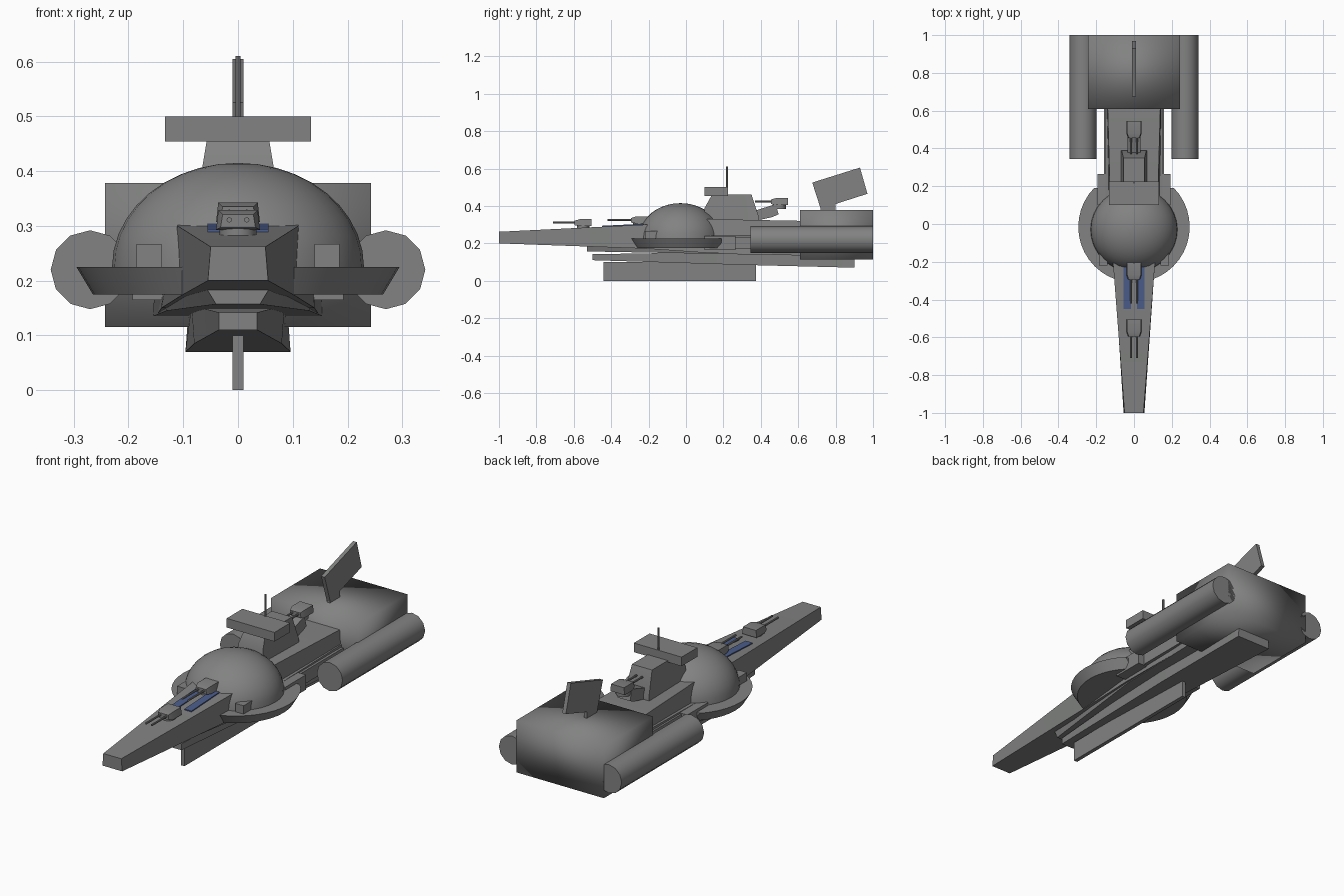
import bpy, bmesh, math
from mathutils import Matrix, Vector

cube = bpy.data.objects.get("Cube")
if cube:
    bpy.data.objects.remove(cube, do_unlink=True)


def material(name, rgb):
    m = bpy.data.materials.new(name)
    m.use_nodes = True
    m.diffuse_color = (*rgb, 1)
    m.node_tree.nodes["Principled BSDF"].inputs["Base Color"].default_value = (*rgb, 1)
    return m


GREY = material("hull grey", (0.22, 0.225, 0.22))
BLUE = material("window blue", (0.07, 0.11, 0.26))


def finish(name, bm, mat=GREY, angle=35):
    bmesh.ops.recalc_face_normals(bm, faces=bm.faces)
    me = bpy.data.meshes.new(name)
    bm.to_mesh(me)
    bm.free()
    ob = bpy.data.objects.new(name, me)
    bpy.context.collection.objects.link(ob)
    me.materials.append(mat)
    bpy.ops.object.select_all(action='DESELECT')
    ob.select_set(True)
    bpy.context.view_layer.objects.active = ob
    bpy.ops.object.shade_smooth_by_angle(angle=math.radians(angle))
    return ob


def skin(name, rings, mat=GREY, angle=35):
    """Join equal rings of points and cap both ends."""
    bm = bmesh.new()
    rows = [[bm.verts.new(p) for p in r] for r in rings]
    n = len(rows[0])
    for a, b in zip(rows, rows[1:]):
        for i in range(n):
            j = (i + 1) % n
            bm.faces.new((a[i], a[j], b[j], b[i]))
    bm.faces.new(rows[0])
    bm.faces.new(rows[-1])
    return finish(name, bm, mat, angle)


def loft(name, sections, angle=35):
    """Sections along y: (y, top half width, bottom half width, z low, z high)."""
    return skin(name, [[(-b, y, lo), (b, y, lo), (t, y, hi), (-t, y, hi)]
                       for y, t, b, lo, hi in sections], angle=angle)


def box(name, x, y, z, mat=GREY, angle=35):
    return skin(name, [[(x[0], v, z[0]), (x[1], v, z[0]), (x[1], v, z[1]), (x[0], v, z[1])]
                       for v in y], mat, angle)


def plate(name, outline, half):
    """Side outline of (y, z) points given thickness across x."""
    return skin(name, [[(x, y, z) for y, z in outline] for x in (-half, half)])


def cylinder(name, centre, radius, length, axis, sides=12):
    bm = bmesh.new()
    turn = Matrix.Rotation(math.pi / 2, 4, 'X') if axis == 'Y' else Matrix()
    bmesh.ops.create_cone(bm, cap_ends=True, segments=sides, radius1=radius, radius2=radius,
                          depth=length, matrix=Matrix.Translation(centre) @ turn)
    return finish(name, bm)


# Hulls
loft("main_hull", [(-1, 0.05, 0.055, 0.2, 0.262), (-0.22, 0.11, 0.105, 0.172, 0.3),
                   (0.1, 0.125, 0.14, 0.15, 0.33), (0.64, 0.14, 0.15, 0.135, 0.32)])
loft("under_hull", [(-0.53, 0.06, 0.04, 0.157, 0.19), (0.1, 0.15, 0.13, 0.145, 0.24),
                    (0.64, 0.15, 0.155, 0.135, 0.25)])
loft("keel_hull", [(-0.5, 0.035, 0.035, 0.11, 0.142), (0.3, 0.085, 0.08, 0.085, 0.155),
                   (0.9, 0.09, 0.096, 0.07, 0.15)])
plate("keel_fin", [(-0.44, 0), (0.375, 0), (0.375, 0.1), (-0.44, 0.1)], 0.01)

# Saucer rim, flat at the rear
bm = bmesh.new()
bmesh.ops.create_cone(bm, cap_ends=True, segments=40, radius1=0.265, radius2=0.295, depth=0.05,
                      matrix=Matrix.Translation((0, -0.015, 0.2)))
cut = bmesh.ops.bisect_plane(bm, geom=bm.verts[:] + bm.edges[:] + bm.faces[:],
                             plane_co=(0, 0.19, 0), plane_no=(0, 1, 0), clear_outer=True)
bmesh.ops.holes_fill(bm, edges=[e for e in cut["geom_cut"] if isinstance(e, bmesh.types.BMEdge)])
finish("saucer_rim", bm)

# Dome
bm = bmesh.new()
bmesh.ops.create_uvsphere(bm, u_segments=32, v_segments=20, radius=1,
                          matrix=Matrix.Translation((0, -0.03, 0.225)) @ Matrix.Diagonal((0.23, 0.225, 0.19, 1)))
bmesh.ops.delete(bm, geom=[v for v in bm.verts if v.co.z < 0.22], context='VERTS')
finish("dome", bm)

# Engine block
box("engine_block", (-0.243, 0.243), (0.61, 1), (0.115, 0.378), angle=180)

for side, s in (("left", 1), ("right", -1)):
    cylinder(side + "_engine_pod", (s * 0.27, 0.672, 0.22), 0.072, 0.656, 'Y')
    box(side + "_side_rail", sorted((s * 0.14, s * 0.185)), (-0.22, 0.05), (0.2, 0.267))
    box(side + "_pod_strut", sorted((s * 0.13, s * 0.193)), (0.1, 0.265), (0.165, 0.24))
    box(side + "_pod_arm", sorted((s * 0.13, s * 0.16)), (0.26, 0.62), (0.17, 0.235))
    # Window plate lying on the sloping deck
    inner, outer = s * 0.017, s * 0.056
    skin(side + "_window", [[(inner, y, z), (outer, y, z), (outer, y, z + 0.007), (inner, y, z + 0.007)]
                            for y, z in ((-0.45, 0.287), (-0.22, 0.298))], BLUE)

# Command tower
loft("command_tower", [(0.1, 0.068, 0.072, 0.31, 0.39), (0.14, 0.056, 0.07, 0.31, 0.462),
                       (0.35, 0.056, 0.07, 0.31, 0.462), (0.39, 0.066, 0.07, 0.31, 0.34)])
box("bridge", (-0.133, 0.133), (0.1, 0.225), (0.454, 0.5))
cylinder("mast", (0, 0.22, 0.55), 0.005, 0.12, 'Z', 8)
plate("rear_gun_mount", [(0.37, 0.32), (0.46, 0.34), (0.495, 0.355), (0.48, 0.41), (0.37, 0.375)], 0.035)

# Tail fin
plate("tail_fin", [(0.72, 0.385), (0.97, 0.465), (0.93, 0.605), (0.675, 0.525)], 0.01)
plate("tail_fin_root", [(0.72, 0.37), (0.8, 0.37), (0.8, 0.415), (0.72, 0.39)], 0.008)


def turret(name, y, z, reach):
    """Twin gun turret facing the front, standing at height z."""
    cylinder(name + "_base", (0, y, z - 0.008), 0.034, 0.03, 'Z')
    loft(name + "_housing", [(y - 0.045, 0.028, 0.032, z + 0.004, z + 0.028),
                             (y - 0.02, 0.036, 0.04, z, z + 0.036),
                             (y + 0.045, 0.036, 0.04, z, z + 0.036)])
    for side, s in (("left", 1), ("right", -1)):
        cylinder(name + "_" + side + "_gun", (s * 0.016, y - reach / 2, z + 0.018), 0.005, reach, 'Y', 8)


turret("front_turret", -0.55, 0.293, 0.16)
turret("middle_turret", -0.25, 0.307, 0.17)
turret("rear_turret", 0.5, 0.406, 0.13)
